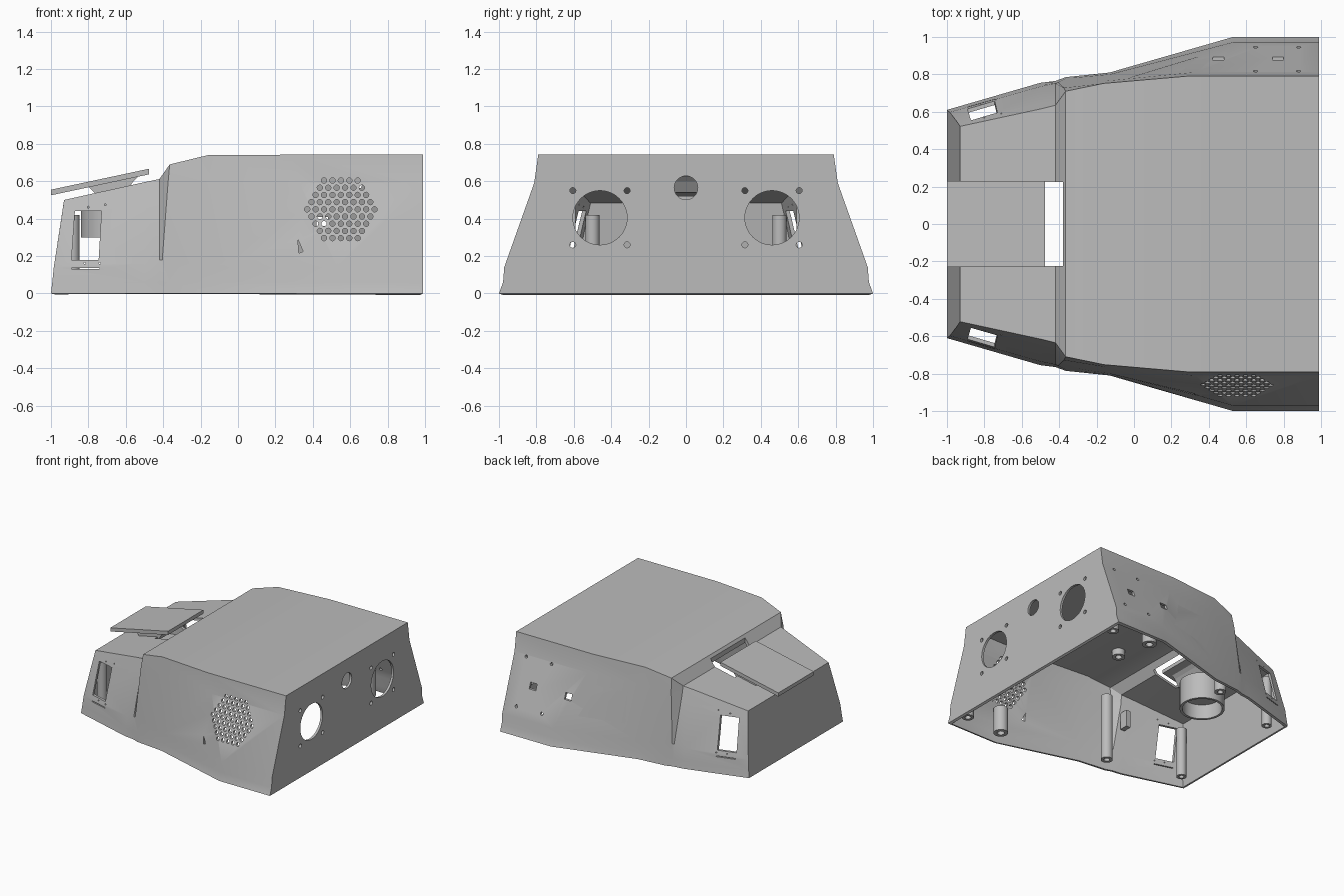
import bpy, bmesh, math
from mathutils import Matrix, Vector

if "Cube" in bpy.data.objects:
    bpy.data.objects.remove(bpy.data.objects["Cube"], do_unlink=True)

grey = bpy.data.materials.new("plain grey")
grey.use_nodes = True
grey.diffuse_color = (0.5, 0.5, 0.5, 1)
grey.node_tree.nodes["Principled BSDF"].inputs["Base Color"].default_value = (0.5, 0.5, 0.5, 1)


def finish(name, bm):
    bmesh.ops.recalc_face_normals(bm, faces=bm.faces)
    mesh = bpy.data.meshes.new(name)
    bm.to_mesh(mesh)
    bm.free()
    ob = bpy.data.objects.new(name, mesh)
    bpy.context.collection.objects.link(ob)
    mesh.materials.append(grey)
    return ob


def rod(bm, start, end, r, sides=24):
    a, b = Vector(start), Vector(end)
    turn = (b - a).to_track_quat('Z', 'Y').to_matrix().to_4x4()
    bmesh.ops.create_cone(bm, cap_ends=True, segments=sides, radius1=r, radius2=r,
                          depth=(b - a).length, matrix=Matrix.Translation((a + b) / 2) @ turn)


def prism(bm, profile, y0, y1):
    # extrude an xz profile along y
    face = bm.faces.new([bm.verts.new((x, y0, z)) for x, z in profile])
    out = bmesh.ops.extrude_face_region(bm, geom=[face])
    bmesh.ops.translate(bm, vec=(0, y1 - y0, 0),
                        verts=[v for v in out["geom"] if isinstance(v, bmesh.types.BMVert)])


def box(bm, x0, x1, y0, y1, z0, z1):
    prism(bm, [(x0, z0), (x1, z0), (x1, z1), (x0, z1)], y0, y1)


def tube(bm, centre, z0, z1, r, hole, sides=24):
    # open ring made of inner and outer walls
    loops = []
    for rad, z in ((r, z0), (r, z1), (hole, z1), (hole, z0)):
        loops.append([bm.verts.new((centre[0] + rad * math.cos(k * math.tau / sides),
                                    centre[1] + rad * math.sin(k * math.tau / sides), z))
                      for k in range(sides)])
    for i in range(4):
        a, b = loops[i], loops[(i + 1) % 4]
        for k in range(sides):
            n = (k + 1) % sides
            bm.faces.new((a[k], a[n], b[n], b[k]))


def smooth(ob, angle):
    bpy.ops.object.select_all(action='DESELECT')
    ob.select_set(True)
    bpy.context.view_layer.objects.active = ob
    bpy.ops.object.shade_smooth_by_angle(angle=math.radians(angle))


# Housing: half sections from base to roof edge, mirrored and lofted nose to tail
sections = [
    [(-1, .61, 0), (-.993, .604, .06), (-.985, .598, .14), (-.945, .545, .4), (-.93, .522, .5)],
    [(-.5, .755, 0), (-.5, .745, .06), (-.5, .735, .16), (-.5, .645, .5), (-.5, .615, .595)],
    [(-.42, .765, 0), (-.42, .76, .06), (-.42, .752, .18), (-.42, .655, .53), (-.42, .635, .612)],
    [(-.365, .785, 0), (-.365, .778, .06), (-.405, .757, .18), (-.375, .728, .58), (-.365, .71, .69)],
    [(-.13, .81, 0), (-.13, .805, .06), (-.13, .8, .14), (-.15, .765, .6), (-.16, .752, .74)],
    [(.53, 1, 0), (.53, .978, .06), (.53, .972, .14), (.33, .812, .59), (.28, .79, .742)],
    [(.99, 1, 0), (.99, .978, .06), (.99, .972, .14), (.99, .812, .59), (.99, .79, .742)],
]
bm = bmesh.new()
rows = []
for half in sections:
    full = half + [(x, -y, z) for x, y, z in reversed(half)]
    rows.append([bm.verts.new(p) for p in full])
for a, b in zip(rows, rows[1:]):
    for i in range(len(a) - 1):
        bm.faces.new((a[i], a[i + 1], b[i + 1], b[i]))
bm.faces.new(rows[0])
bm.faces.new(rows[-1])
housing = finish("housing", bm)
solid = housing.modifiers.new("wall", 'SOLIDIFY')
solid.thickness = 0.02
solid.offset = -1
solid.use_even_offset = True

# Openings cut through the housing
bm = bmesh.new()
for side in (-1, 1):
    y = side * .46
    rod(bm, (.9, y, .405), (1.1, y, .405), .145, 48)
    for dy in (-.145, .145):
        for dz in (-.145, .145):
            rod(bm, (.9, y + dy, .405 + dz), (1.1, y + dy, .405 + dz), .016, 16)
rod(bm, (.9, 0, .565), (1.1, 0, .565), .063, 32)
# side windows with a slot and screw holes
prism(bm, [(-.89, .18), (-.745, .18), (-.73, .44), (-.872, .44)], -.9, .9)
prism(bm, [(-.89, .13), (-.74, .13), (-.74, .137), (-.89, .137)], -.9, .9)
for x, z in ((-.8, .462), (-.71, .475), (-.82, .162), (-.74, .162)):
    rod(bm, (x, -.9, z), (x, .9, z), .005, 8)
# hexagonal grille
for row in range(-4, 5):
    count = 9 - abs(row)
    for k in range(count):
        x, z = .55 + (k - (count - 1) / 2) * .045, .45 + row * .0385
        rod(bm, (x, -1.1, z), (x, -.6, z), .0145, 12)
prism(bm, [(.32, .29), (.348, .225), (.325, .215)], -1.1, -.6)
# connector openings on the left wall
for x in (.45, .77):
    box(bm, x - .03, x + .03, .7, 1.1, .36, .41)
for x in (.65, .88):
    for z in (.215, .575):
        rod(bm, (x, .7, z), (x, 1.1, z), .012, 12)
# slot behind the raised display
box(bm, -.6, -.38, -.225, .225, .45, .8)
cutter = finish("opening_cutter", bm)
cut = housing.modifiers.new("openings", 'BOOLEAN')
cut.operation = 'DIFFERENCE'
cut.solver = 'EXACT'
cut.object = cutter
graph = bpy.context.evaluated_depsgraph_get()
baked = bpy.data.meshes.new_from_object(housing.evaluated_get(graph))
housing.modifiers.clear()
housing.data = baked
bpy.data.objects.remove(cutter, do_unlink=True)
smooth(housing, 18)

# Raised display plate and its support
bm = bmesh.new()
prism(bm, [(-1, .525), (-.475, .637), (-.475, .667), (-1, .555)], -.23, .23)
finish("display_plate", bm)
bm = bmesh.new()
prism(bm, [(-.8, .572), (-.75, .52), (-.6, .54), (-.56, .6), (-.53, .63)], -.19, .19)
finish("display_support", bm)

# Round cup hanging under the display
bm = bmesh.new()
tube(bm, (-.67, 0), .3, .52, .17, .15, 40)
rod(bm, (-.67, 0, .42), (-.67, 0, .44), .152, 40)
smooth(finish("round_cup", bm), 40)

# Screw posts and wall blocks inside
bm = bmesh.new()
for x, y, h, r in ((.92, .85, .16, .045), (.58, .87, .22, .055),
                   (-.29, .665, .56, .045), (-.885, .5, .42, .038)):
    for side in (-1, 1):
        tube(bm, (x, y * side), .01, h, r, r * .5)
        rod(bm, (x, y * side, h - .03), (x, y * side, h), r * .6)
smooth(finish("screw_posts", bm), 40)
bm = bmesh.new()
for side in (-1, 1):
    box(bm, -.46, -.42, side * .59, side * .66, .32, .46)
finish("wall_blocks", bm)
bm = bmesh.new()
tube(bm, (-.1, -.3), .67, .73, .05, .025)
smooth(finish("roof_boss", bm), 40)
